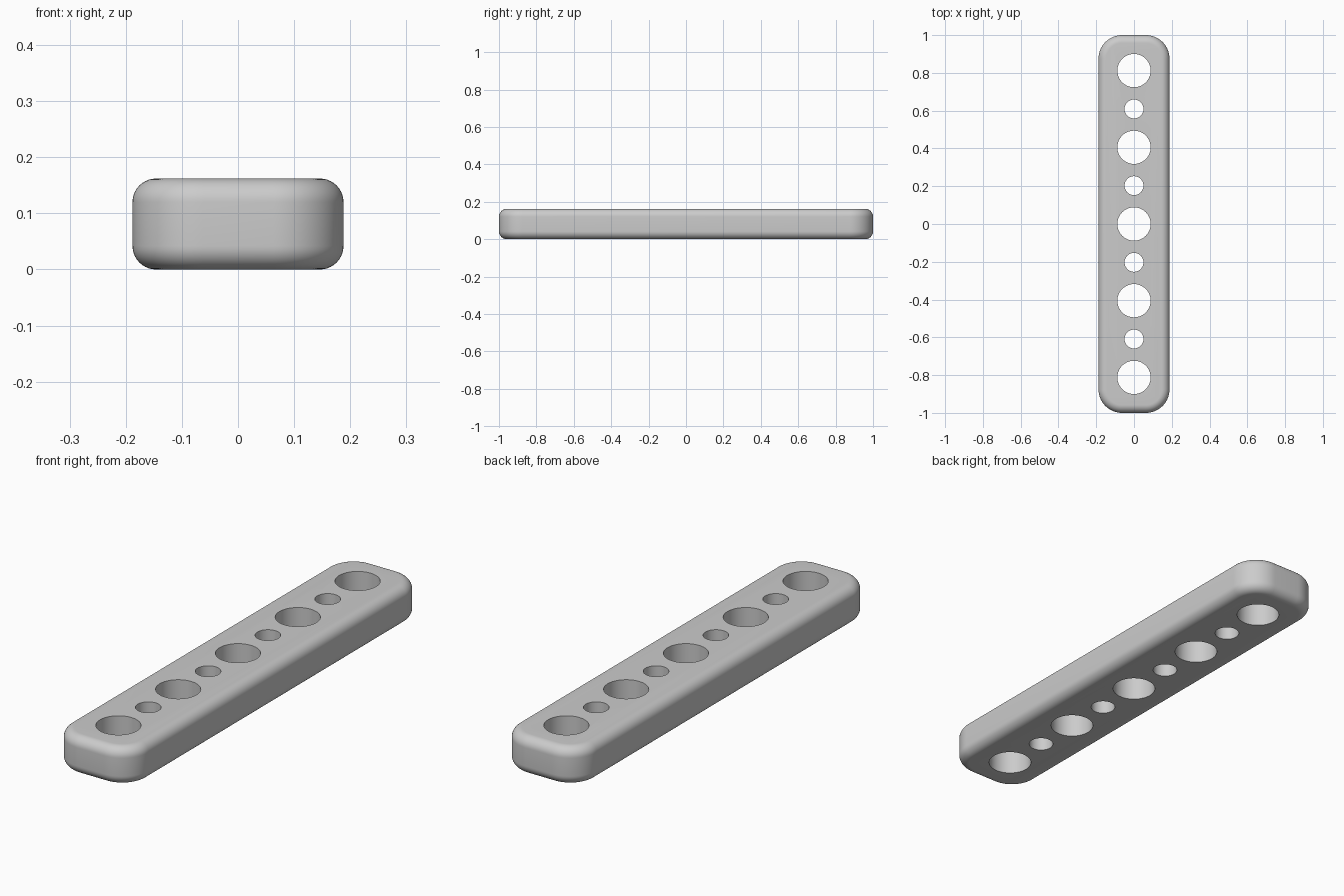
import bpy
import bmesh
from math import sin, cos, pi, radians

cube = bpy.data.objects.get("Cube")
if cube:
    bpy.data.objects.remove(cube, do_unlink=True)

HALF_X, HALF_Y, HEIGHT = 0.188, 1.0, 0.162
CORNER, FILLET = 0.125, 0.042
PITCH, BIG, SMALL = 0.203, 0.088, 0.05

grey = bpy.data.materials.new("plain grey")
grey.use_nodes = True
grey.diffuse_color = (0.6, 0.6, 0.6, 1)
grey.node_tree.nodes["Principled BSDF"].inputs["Base Color"].default_value = (0.6, 0.6, 0.6, 1)


def make_object(name, bm):
    bmesh.ops.recalc_face_normals(bm, faces=bm.faces)
    mesh = bpy.data.meshes.new(name)
    bm.to_mesh(mesh)
    bm.free()
    mesh.materials.append(grey)
    obj = bpy.data.objects.new(name, mesh)
    bpy.context.collection.objects.link(obj)
    return obj


def outline(inset, steps=16):
    """Rounded rectangle, shrunk by inset."""
    r = CORNER - inset
    points = []
    for q, (sx, sy) in enumerate([(1, 1), (-1, 1), (-1, -1), (1, -1)]):
        for i in range(steps + 1):
            a = (q + i / steps) * pi / 2
            points.append((sx * (HALF_X - CORNER) + r * cos(a),
                           sy * (HALF_Y - CORNER) + r * sin(a)))
    return points


# Bar body: stacked outlines that follow the rounded top and bottom edges
arc = [(FILLET * (1 - sin(t)), FILLET * (1 - cos(t)))
       for t in [i / 10 * pi / 2 for i in range(11)]]
levels = arc + [(inset, HEIGHT - z) for inset, z in reversed(arc)]
bm = bmesh.new()
rings = [[bm.verts.new((x, y, z)) for x, y in outline(inset)]
         for inset, z in levels]
for low, high in zip(rings, rings[1:]):
    for i in range(len(low)):
        j = (i + 1) % len(low)
        bm.faces.new((low[i], low[j], high[j], high[i]))
bm.faces.new(rings[0])
bm.faces.new(rings[-1])
bar = make_object("drilled_bar", bm)

# Row of alternating large and small through holes
bm = bmesh.new()
for k in range(-4, 5):
    radius = SMALL if k % 2 else BIG
    made = bmesh.ops.create_cone(bm, cap_ends=True, segments=64, radius1=radius,
                                 radius2=radius, depth=HEIGHT * 2)
    bmesh.ops.translate(bm, verts=made["verts"], vec=(0, k * PITCH, HEIGHT / 2))
drills = make_object("hole_cutter", bm)
drills.hide_render = True

# Drill the bar, then discard the cutter
cut = bar.modifiers.new("holes", "BOOLEAN")
cut.operation = "DIFFERENCE"
cut.solver = "EXACT"
cut.object = drills
bpy.ops.object.select_all(action="DESELECT")
bpy.context.view_layer.objects.active = bar
bar.select_set(True)
bpy.ops.object.modifier_apply(modifier=cut.name)
bpy.data.objects.remove(drills, do_unlink=True)
bpy.ops.object.shade_smooth_by_angle(angle=radians(30))
